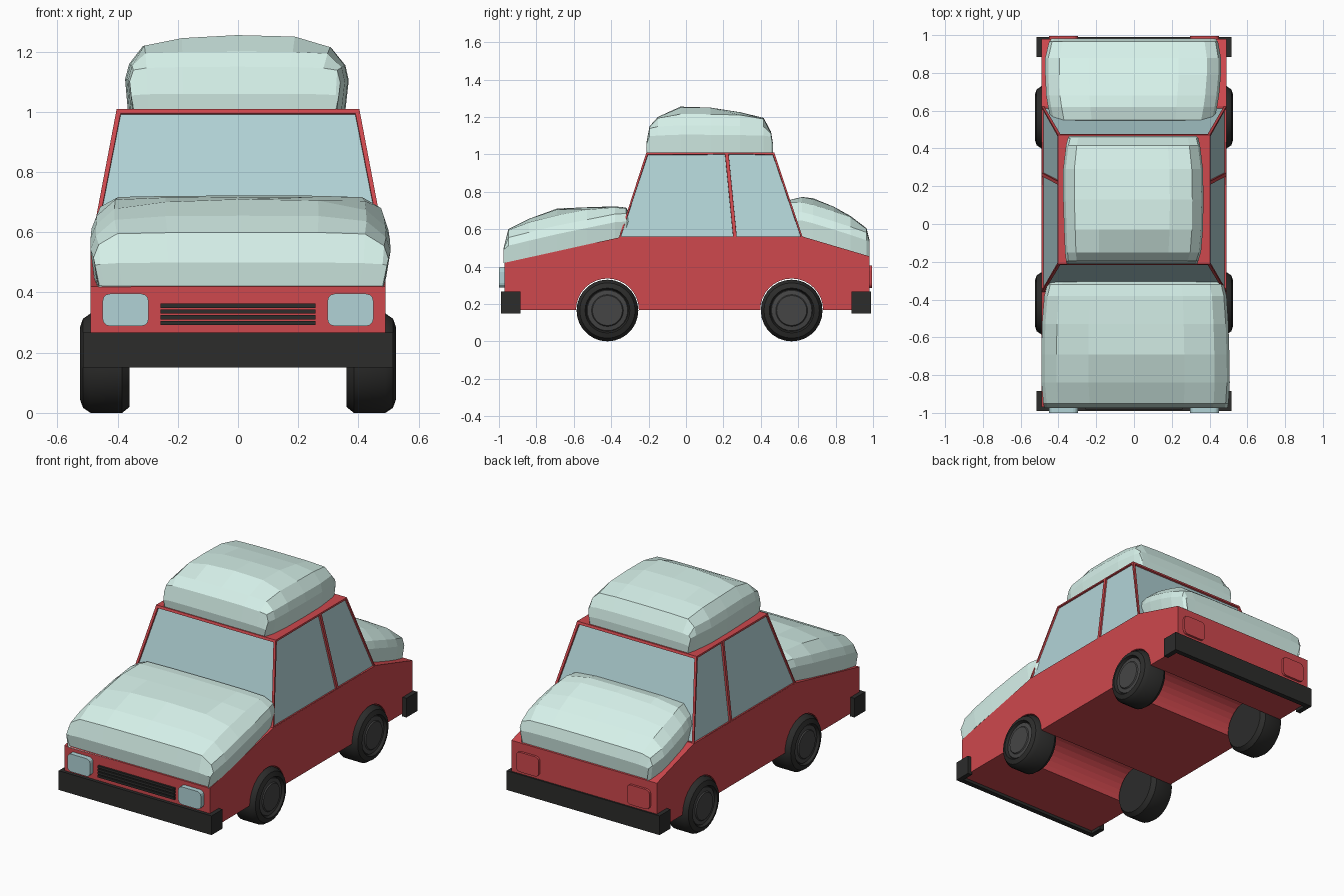
import bpy, bmesh
from math import sin, cos, pi
from mathutils import Vector, Matrix

if "Cube" in bpy.data.objects:
    bpy.data.objects.remove(bpy.data.objects["Cube"])


def material(name, rgb):
    m = bpy.data.materials.new(name)
    m.diffuse_color = (*rgb, 1)
    m.use_nodes = True
    m.node_tree.nodes["Principled BSDF"].inputs["Base Color"].default_value = m.diffuse_color
    return m


RED = material("red paint", (0.62, 0.065, 0.075))
GLASS = material("glass", (0.44, 0.65, 0.67))
BLACK = material("black", (0.025, 0.025, 0.024))
HUB = material("dark grey", (0.06, 0.06, 0.06))
SNOW = material("snow", (0.68, 0.89, 0.83))


def finish(name, bm, *mats, smooth=None):
    bmesh.ops.recalc_face_normals(bm, faces=bm.faces)
    me = bpy.data.meshes.new(name)
    bm.to_mesh(me)
    bm.free()
    for m in mats:
        me.materials.append(m)
    ob = bpy.data.objects.new(name, me)
    bpy.context.collection.objects.link(ob)
    if smooth:
        bpy.context.view_layer.objects.active = ob
        ob.select_set(True)
        bpy.ops.object.shade_smooth_by_angle(angle=smooth)
        ob.select_set(False)
    return ob


def prism(name, pts, offset, mat):
    """Extrude a closed outline by an offset vector."""
    bm = bmesh.new()
    f = bm.faces.new([bm.verts.new(p) for p in pts])
    r = bmesh.ops.extrude_face_region(bm, geom=[f], use_keep_orig=True)
    bmesh.ops.translate(bm, vec=offset, verts=[v for v in r["geom"] if isinstance(v, bmesh.types.BMVert)])
    return finish(name, bm, mat)


def box(name, lo, hi, mat, bevel=0):
    bm = bmesh.new()
    lo, hi = Vector(lo), Vector(hi)
    bmesh.ops.create_cube(bm, size=1, matrix=Matrix.Translation((lo + hi) / 2) @ Matrix.Diagonal((*(hi - lo), 1)))
    if bevel:  # round the corners seen from the front
        edges = [e for e in bm.edges if abs((e.verts[0].co - e.verts[1].co).y) > 1e-4]
        bmesh.ops.bevel(bm, geom=edges, offset=bevel, segments=3, profile=0.5, affect='EDGES')
    return finish(name, bm, mat)


# Body: side profile with wheel arches, extruded across the width
WHEEL_Y = (-0.42, 0.565)
W = 0.49


def arch(cy, r=0.168, n=16):
    return [(cy + r * cos(pi * i / n), 0.168 + r * sin(pi * i / n)) for i in range(n + 1)]


profile = [(-0.97, 0.168), (-0.97, 0.42), (-0.36, 0.555), (0.625, 0.56), (0.98, 0.455), (0.98, 0.168)]
profile += arch(WHEEL_Y[1]) + arch(WHEEL_Y[0])
prism("body", [(-W, y, z) for y, z in profile], (2 * W, 0, 0), RED)

# Cabin: tapered box, each side split at the door pillar, windows inset
bm = bmesh.new()
low = [(s * W, y, 0.552) for s in (-1, 1) for y in (-0.36, 0.262, 0.625)]
top = [(s * 0.403, y, 1.01) for s in (-1, 1) for y in (-0.212, 0.218, 0.472)]
L = [bm.verts.new(p) for p in low]
T = [bm.verts.new(p) for p in top]
sides = [bm.faces.new((L[i], L[i + 1], T[i + 1], T[i])) for i in (0, 1, 3, 4)]
ends = [bm.faces.new((L[i], L[i + 3], T[i + 3], T[i])) for i in (0, 2)]
bm.faces.new((T[0], T[1], T[2], T[5], T[4], T[3]))
bm.faces.new((L[0], L[1], L[2], L[5], L[4], L[3]))
bmesh.ops.recalc_face_normals(bm, faces=bm.faces)
for faces, rim in ((sides, 0.013), (ends, 0.02)):
    bmesh.ops.inset_individual(bm, faces=faces, thickness=rim)
    bmesh.ops.inset_individual(bm, faces=faces, thickness=0.001, depth=-0.01)
    for f in faces:
        f.material_index = 1
finish("cabin", bm, RED, GLASS)

# Bumpers: U-shaped bars wrapping the corners
for name, s in (("front_bumper", -1), ("rear_bumper", 1)):
    u = [(-0.515, 0.885), (-0.515, 0.99), (0.515, 0.99), (0.515, 0.885),
         (0.485, 0.885), (0.485, 0.96), (-0.485, 0.96), (-0.485, 0.885)]
    prism(name, [(x, s * y, 0.15) for x, y in u], (0, 0, 0.117), BLACK)

# Grille bars and lights
for i in range(4):
    z = 0.292 + i * 0.019
    box("grille_bar", (-0.258, -0.982, z), (0.258, -0.96, z + 0.014), BLACK)
for s in (-1, 1):
    a, b = sorted((s * 0.297, s * 0.45))
    box("headlight", (a, -1.0, 0.288), (b, -0.96, 0.396), GLASS, 0.025)
    box("tail_light", (a, 0.97, 0.285), (b, 0.994, 0.405), RED, 0.025)


# Wheels: tyre and hub profiles (x, radius) spun around the axle
def spun(name, pts, s, cy, mat):
    bm = bmesh.new()
    vs = [bm.verts.new((s * x, cy, 0.165 + r)) for x, r in pts]
    es = [bm.edges.new(p) for p in zip(vs, vs[1:])]
    bmesh.ops.spin(bm, geom=vs + es, cent=(0, cy, 0.165), axis=(1, 0, 0), angle=2 * pi, steps=28)
    bmesh.ops.remove_doubles(bm, verts=bm.verts, dist=1e-4)
    finish(name, bm, mat, smooth=0.6)


for cy in WHEEL_Y:
    for s in (-1, 1):
        spun("tyre", [(0.36, 0), (0.36, 0.145), (0.385, 0.165), (0.49, 0.165),
                      (0.515, 0.148), (0.525, 0.12), (0.508, 0.112), (0.508, 0)], s, cy, BLACK)
        spun("hub", [(0.505, 0.112), (0.512, 0.108), (0.516, 0.085), (0.522, 0.08), (0.522, 0)], s, cy, HUB)


# Snow: faceted cushions, rows (y, top z, left x, right x) crossed with a shared side section
SECTION = [(0.012, 0), (0, 0.42), (0.018, 0.62), (0.08, 0.86), (0.25, 0.96), (0.5, 1),
           (0.76, 0.98), (0.92, 0.84), (0.985, 0.6), (1, 0.4), (0.985, 0)]


def snow(name, rows, base):
    peak = max(z - base(y) for y, z, a, b in rows)
    bm = bmesh.new()
    grid = []
    for y, z, a, b in rows:
        h = z - base(y)
        grid.append([bm.verts.new((a + (b - a) * f, y, base(y) + 0.8 * min(h, k * peak) + 0.2 * h * k))
                     for f, k in SECTION])
    for r, q in zip(grid, grid[1:]):
        for i in range(len(SECTION) - 1):
            bm.faces.new((r[i], r[i + 1], q[i + 1], q[i]))
    border = grid[0] + [r[-1] for r in grid[1:-1]] + grid[-1][::-1] + [r[0] for r in grid[-2:0:-1]]
    bm.faces.new(border)
    finish(name, bm, SNOW)


snow("roof_snow", [(-0.205, 1.005, -0.35, 0.33), (-0.212, 1.06, -0.355, 0.335), (-0.195, 1.15, -0.36, 0.34),
                   (-0.15, 1.2, -0.365, 0.355), (-0.03, 1.255, -0.37, 0.365), (0.13, 1.25, -0.375, 0.368),
                   (0.29, 1.225, -0.375, 0.365), (0.415, 1.195, -0.36, 0.35), (0.455, 1.12, -0.35, 0.34),
                   (0.465, 1.06, -0.345, 0.33), (0.462, 1.005, -0.34, 0.325)], lambda y: 1.005)
snow("hood_snow", [(-0.962, 0.42, -0.46, 0.48), (-0.975, 0.5, -0.475, 0.495), (-0.95, 0.6, -0.48, 0.5),
                   (-0.84, 0.655, -0.49, 0.507), (-0.69, 0.71, -0.49, 0.505), (-0.53, 0.717, -0.487, 0.5),
                   (-0.38, 0.722, -0.475, 0.49), (-0.32, 0.715, -0.46, 0.475), (-0.3, 0.68, -0.44, 0.455)],
     lambda y: 0.42 + 0.221 * min(y + 0.97, 0.61))
snow("trunk_snow", [(0.535, 0.72, -0.43, 0.42), (0.55, 0.755, -0.44, 0.425), (0.62, 0.772, -0.455, 0.44),
                    (0.68, 0.765, -0.465, 0.45), (0.79, 0.72, -0.47, 0.46), (0.88, 0.67, -0.47, 0.46),
                    (0.965, 0.605, -0.45, 0.445), (0.982, 0.54, -0.435, 0.43), (0.972, 0.456, -0.42, 0.42)],
     lambda y: 0.558 - 0.295 * max(y - 0.625, 0))
